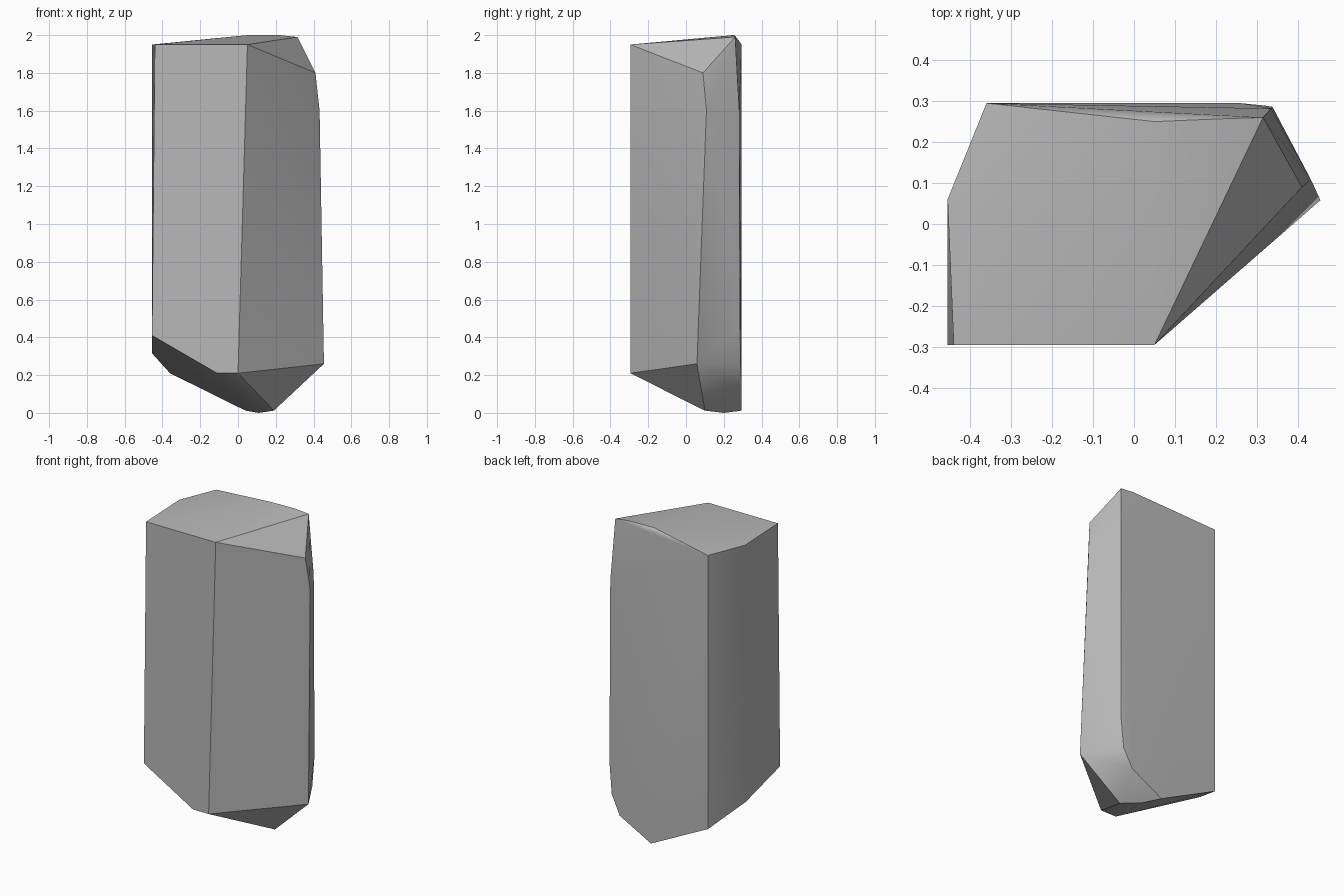
import bpy, bmesh
from math import radians

cube = bpy.data.objects.get("Cube")
if cube:
    bpy.data.objects.remove(cube, do_unlink=True)

# Stone colour
stone = bpy.data.materials.new("stone_grey")
stone.use_nodes = True
grey = (0.48, 0.48, 0.48, 1)
stone.diffuse_color = grey
stone.node_tree.nodes["Principled BSDF"].inputs["Base Color"].default_value = grey

FRONT, BACK = -0.295, 0.295

# Corners of the chiselled block, grouped by region
crown = [(-0.44, FRONT, 1.95), (0.05, FRONT, 1.95), (0.315, 0.26, 1.99),
         (0.05, 0.25, 2.0), (0.22, 0.257, 2.0), (-0.36, BACK, 1.95), (-0.455, 0.06, 1.95)]
right_ridge = [(0.41, 0.09, 1.80), (0.432, 0.108, 1.6), (0.455, 0.058, 0.26)]
back_ridge = [(0.335, 0.282, 1.6), (0.338, 0.286, 0.45), (0.32, 0.289, 0.25),
              (0.26, BACK, 0.13)]
lower_rim = [(0.0, FRONT, 0.21), (-0.11, FRONT, 0.21), (-0.455, FRONT, 0.41),
             (-0.455, 0.05, 0.315), (-0.36, BACK, 0.21)]
foot = [(0.04, BACK, 0.012), (0.11, 0.2, 0.0), (0.19, 0.1, 0.012)]

# Wrap the corners in a faceted shell
bm = bmesh.new()
for co in crown + right_ridge + back_ridge + lower_rim + foot:
    bm.verts.new(co)
hull = bmesh.ops.convex_hull(bm, input=bm.verts[:])
spare = {v for v in hull["geom_interior"] + hull["geom_unused"]
         if isinstance(v, bmesh.types.BMVert)}
bmesh.ops.delete(bm, geom=list(spare), context="VERTS")
bmesh.ops.dissolve_limit(bm, angle_limit=radians(0.5), verts=bm.verts[:], edges=bm.edges[:])
bmesh.ops.recalc_face_normals(bm, faces=bm.faces[:])

mesh = bpy.data.meshes.new("rock")
bm.to_mesh(mesh)
bm.free()
mesh.materials.append(stone)
rock = bpy.data.objects.new("rock", mesh)
bpy.context.collection.objects.link(rock)

# Soften shallow facets, keep the strong edges crisp
bpy.ops.object.select_all(action="DESELECT")
rock.select_set(True)
bpy.context.view_layer.objects.active = rock
bpy.ops.object.shade_smooth_by_angle(angle=radians(30))
